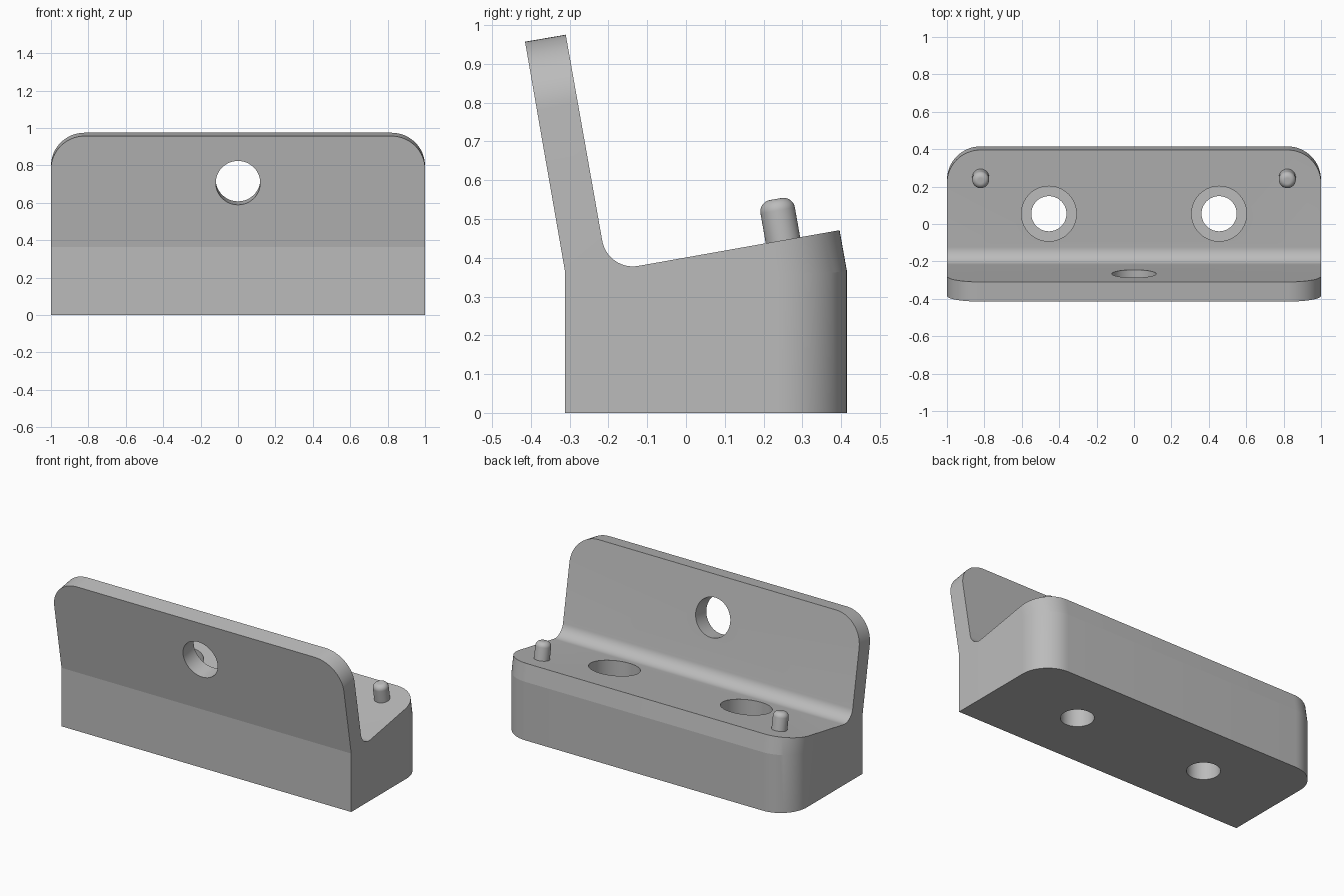
import bpy, bmesh, math
from mathutils import Vector

if "Cube" in bpy.data.objects:
    bpy.data.objects.remove(bpy.data.objects["Cube"])

TILT = math.radians(10)
S, C = math.sin(TILT), math.cos(TILT)

grey = bpy.data.materials.new("grey")
grey.diffuse_color = (0.5, 0.5, 0.5, 1)
grey.use_nodes = True
grey.node_tree.nodes["Principled BSDF"].inputs["Base Color"].default_value = grey.diffuse_color


def finish(obj):
    """Smooth the rounded surfaces and keep every crease crisp."""
    bpy.ops.object.select_all(action='DESELECT')
    bpy.context.view_layer.objects.active = obj
    obj.select_set(True)
    bpy.ops.object.shade_smooth_by_angle(angle=math.radians(8))


def cylinder(name, radius, start, end):
    """Cylinder running from start to end."""
    start, end = Vector(start), Vector(end)
    bpy.ops.mesh.primitive_cylinder_add(
        vertices=64, radius=radius, depth=(end - start).length, location=(start + end) / 2,
        rotation=(end - start).to_track_quat('Z', 'Y').to_euler())
    obj = bpy.context.object
    obj.name = name
    obj.data.materials.append(grey)
    return obj


# Side profile (y, z): block with sloped deck, filleted into a leaning back plate
corner = Vector((-0.202, 0.365))
along, up, fillet = Vector((C, S)), Vector((-S, C)), 0.08
centre = corner + fillet * (along + up)
arc = []
for i in range(15):
    a = math.radians(90) * i / 14
    arc.append(centre - fillet * (up * math.cos(a) + along * math.sin(a)))
profile = [(-0.312, 0), (0.415, 0), (0.415, 0.365), (0.396, 0.471)]
profile += [tuple(p) for p in arc]
profile += [(-0.310, 0.975), (-0.415, 0.957), (-0.312, 0.365)]

bm = bmesh.new()
left = [bm.verts.new((-1, y, z)) for y, z in profile]
right = [bm.verts.new((1, y, z)) for y, z in profile]
n = len(profile)
bm.faces.new(left)
bm.faces.new(right[::-1])
for i in range(n):
    j = (i + 1) % n
    bm.faces.new((left[i], right[i], right[j], left[j]))
bmesh.ops.recalc_face_normals(bm, faces=bm.faces)

# Round the rear corners of the block and the top corners of the plate
edges = []
for side in (left, right):
    for i, j in ((1, 2), (2, 3), (n - 3, n - 2)):
        edges.append(bm.edges.get((side[i], side[j])))
bmesh.ops.bevel(bm, geom=edges, offset=0.18, offset_type='OFFSET', segments=16,
                profile=0.5, affect='EDGES', clamp_overlap=False)
mesh = bpy.data.meshes.new("bracket_body")
bm.to_mesh(mesh)
bm.free()
mesh.materials.append(grey)
body = bpy.data.objects.new("bracket_body", mesh)
bpy.context.collection.objects.link(body)

# Stepped screw holes in the deck and one hole square through the plate
cutters = []
for x in (-0.455, 0.455):
    cutters.append(cylinder("counterbore_cutter", 0.147, (x, 0.055, 0.2), (x, 0.055, 0.8)))
    cutters.append(cylinder("screw_hole_cutter", 0.094, (x, 0.055, -0.2), (x, 0.055, 0.5)))
mid, axis = Vector((0, -0.319, 0.716)), Vector((0, C, S))
cutters.append(cylinder("plate_hole_cutter", 0.119, mid - axis * 0.2, mid + axis * 0.2))
bpy.context.view_layer.objects.active = body
for cutter in cutters:
    cutter.hide_render = True
    mod = body.modifiers.new("hole", 'BOOLEAN')
    mod.operation, mod.solver, mod.object = 'DIFFERENCE', 'EXACT', cutter
    bpy.ops.object.modifier_apply(modifier=mod.name)
for cutter in cutters:
    bpy.data.objects.remove(cutter)
finish(body)

# Round-tipped locating pins standing square to the deck
for name, x in (("left_pin", -0.82), ("right_pin", 0.82)):
    root, lean = Vector((x, 0.25, 0.445)), Vector((0, -S, C))
    pin = cylinder(name, 0.045, root - lean * 0.03, root + lean * 0.108)
    bm = bmesh.new()
    bm.from_mesh(pin.data)
    top = max(v.co.z for v in bm.verts)
    rim = [e for e in bm.edges if all(v.co.z > top - 1e-4 for v in e.verts)]
    bmesh.ops.bevel(bm, geom=rim, offset=0.03, segments=12, profile=0.5, affect='EDGES')
    bm.to_mesh(pin.data)
    bm.free()
    finish(pin)
